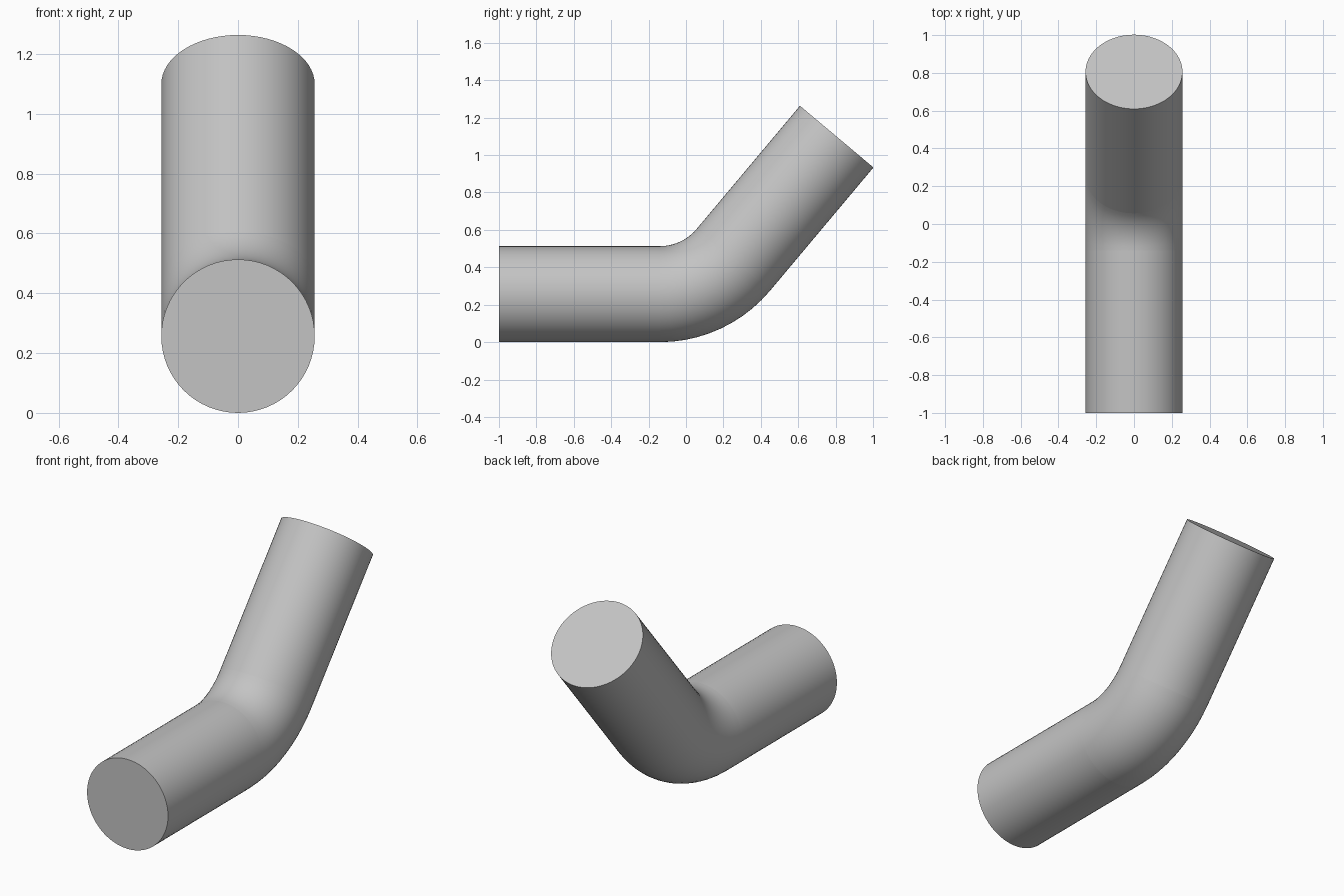
import bpy, bmesh, math
from mathutils import Vector

cube = bpy.data.objects.get("Cube")
if cube:
    bpy.data.objects.remove(cube, do_unlink=True)

RADIUS = 0.2565
BEND_RADIUS = 2 * RADIUS
BEND = math.radians(50)
LENGTH = 0.86
SIDES = 64
BEND_STEPS = 10

metal = bpy.data.materials.new("plain grey")
metal.use_nodes = True
grey = (0.55, 0.55, 0.55, 1)
metal.diffuse_color = grey
metal.node_tree.nodes["Principled BSDF"].inputs["Base Color"].default_value = grey


def tube(name, stations, cap=None):
    """Sweep a circle through (centre, pitch) stations; cap is a ring index."""
    bm = bmesh.new()
    rings = []
    for centre, pitch in stations:
        up = Vector((0, -math.sin(pitch), math.cos(pitch)))
        ring = []
        for i in range(SIDES):
            a = math.tau * i / SIDES
            offset = Vector((math.cos(a), 0, 0)) + up * math.sin(a)
            ring.append(bm.verts.new(centre + offset * RADIUS))
        rings.append(ring)
    for r0, r1 in zip(rings, rings[1:]):
        for i in range(SIDES):
            j = (i + 1) % SIDES
            bm.faces.new((r0[j], r0[i], r1[i], r1[j]))
    if cap is not None:
        bm.faces.new(rings[0] if cap == 0 else rings[-1][::-1])
    mesh = bpy.data.meshes.new(name)
    bm.to_mesh(mesh)
    bm.free()
    mesh.materials.append(metal)
    obj = bpy.data.objects.new(name, mesh)
    bpy.context.collection.objects.link(obj)
    bpy.ops.object.select_all(action="DESELECT")
    obj.select_set(True)
    bpy.context.view_layer.objects.active = obj
    bpy.ops.object.shade_smooth_by_angle(angle=math.radians(30))
    return obj


# Centre line of the elbow
start = Vector((0, -1, RADIUS))
bend_start = start + Vector((0, LENGTH, 0))
arc = []
for k in range(BEND_STEPS + 1):
    t = BEND * k / BEND_STEPS
    arc.append((bend_start + BEND_RADIUS * Vector((0, math.sin(t), 1 - math.cos(t))), t))
bend_end = arc[-1][0]
end = bend_end + LENGTH * Vector((0, math.cos(BEND), math.sin(BEND)))

# Level pipe, elbow and rising pipe
tube("level_pipe", [(start, 0), (bend_start, 0)], cap=0)
tube("elbow", arc)
tube("rising_pipe", [(bend_end, BEND), (end, BEND)], cap=1)
